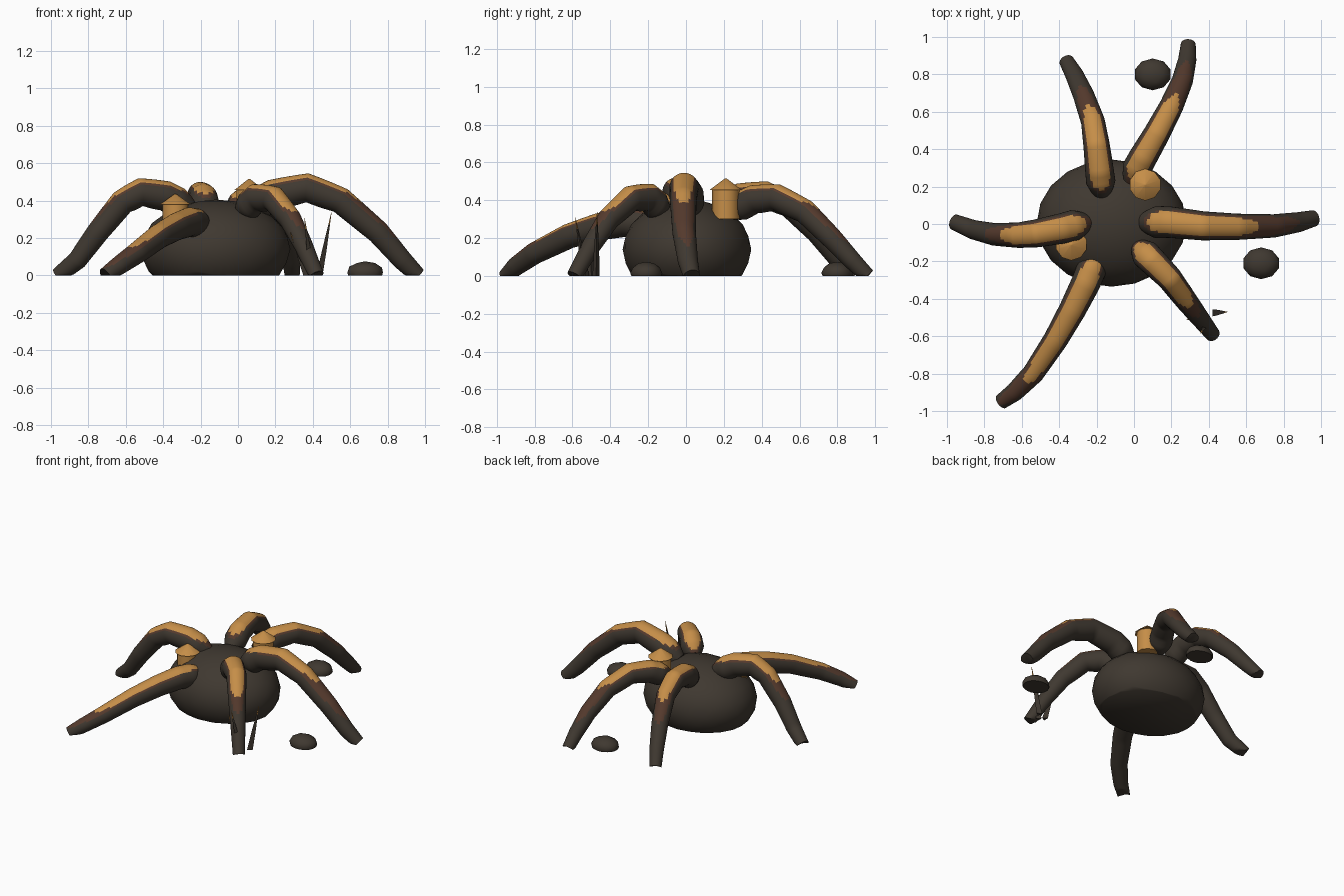
import bpy, bmesh, math
from mathutils import Vector, Matrix

cube = bpy.data.objects.get("Cube")
if cube:
    bpy.data.objects.remove(cube, do_unlink=True)


def material(name, color):
    m = bpy.data.materials.new(name)
    m.use_nodes = True
    m.diffuse_color = (*color, 1)
    bsdf = next(n for n in m.node_tree.nodes if n.type == 'BSDF_PRINCIPLED')
    bsdf.inputs["Base Color"].default_value = (*color, 1)
    return m


DARK = material("dark bark", (0.05, 0.04, 0.03))
ORANGE = material("amber", (0.56, 0.27, 0.065))
BROWN = material("red brown", (0.09, 0.042, 0.026))


def finish(bm, name, mats, angle=50):
    bmesh.ops.recalc_face_normals(bm, faces=bm.faces)
    mesh = bpy.data.meshes.new(name)
    bm.to_mesh(mesh)
    bm.free()
    for m in mats:
        mesh.materials.append(m)
    ob = bpy.data.objects.new(name, mesh)
    bpy.context.collection.objects.link(ob)
    bpy.ops.object.select_all(action='DESELECT')
    ob.select_set(True)
    bpy.context.view_layer.objects.active = ob
    bpy.ops.object.shade_smooth_by_angle(angle=math.radians(angle))
    return ob


def dome(name, centre, radii, subdivisions):
    """Ellipsoid cut flat at the ground."""
    bm = bmesh.new()
    bmesh.ops.create_icosphere(bm, subdivisions=subdivisions, radius=1)
    bmesh.ops.transform(bm, verts=bm.verts,
                        matrix=Matrix.Translation(centre) @ Matrix.Diagonal((*radii, 1)))
    cut = bmesh.ops.bisect_plane(bm, geom=bm.verts[:] + bm.edges[:] + bm.faces[:],
                                 plane_co=(0, 0, 0), plane_no=(0, 0, -1), clear_outer=True)
    edges = [e for e in cut["geom_cut"] if isinstance(e, bmesh.types.BMEdge)]
    bmesh.ops.edgeloop_fill(bm, edges=edges)
    return finish(bm, name, [DARK])


def root(name, path, r0, patch, brown_end):
    """Tapered arching limb with an amber patch along its top."""
    pts = [Vector(p) for p in path]
    n, sides, steps = len(pts) - 1, 32, 8
    tangents = [(pts[min(i + 1, n)] - pts[max(i - 1, 0)]).normalized() for i in range(n + 1)]
    bm = bmesh.new()
    rings = []
    for k in range(n * steps + 1):
        t = k / steps
        i = min(int(t), n - 1)
        centre = pts[i].lerp(pts[i + 1], t - i)
        tan = tangents[i].lerp(tangents[i + 1], t - i).normalized()
        side = tan.cross(Vector((0, 0, 1))).normalized()
        up = side.cross(tan)
        r = r0 * (1 - 0.5 * (t / n) ** 1.3)
        if t < 0.5:
            r *= math.sqrt(0.3 + 1.4 * t)
        ring = []
        for j in range(sides):
            a = 2 * math.pi * j / sides
            v = centre + r * (up * math.cos(a) + side * math.sin(a))
            v.z = max(v.z, 0)
            ring.append(bm.verts.new(v))
        rings.append(ring)

    def inside(t, a, start, end, width):
        u = (2 * t - start - end) / (end - start)
        return abs(u) < 1 and a < width * (1 - u ** 4) ** 0.5

    for k in range(len(rings) - 1):
        t = (k + 0.5) / steps
        for j in range(sides):
            j2 = (j + 1) % sides
            f = bm.faces.new((rings[k][j], rings[k][j2], rings[k + 1][j2], rings[k + 1][j]))
            a = 2 * math.pi * (j + 0.5) / sides
            a = min(a, 2 * math.pi - a)
            if inside(t, a, *patch, 0.85):
                f.material_index = 1
            elif inside(t, a, patch[0] - 0.2, brown_end, 0.95):
                f.material_index = 2
    bm.faces.new(rings[0])
    bm.faces.new(rings[-1])
    finish(bm, name, [DARK, ORANGE, BROWN])


def bud(name, x, y, bottom, rim, tip):
    """Short cylinder with a pointed cap."""
    bm = bmesh.new()
    for r1, r2, z1, z2 in ((0.072, 0.072, bottom, rim), (0.085, 0.005, rim - 0.005, tip)):
        bmesh.ops.create_cone(bm, cap_ends=True, segments=10, radius1=r1, radius2=r2,
                              depth=z2 - z1,
                              matrix=Matrix.Translation((x, y, (z1 + z2) / 2)))
    finish(bm, name, [ORANGE], 40)


def blade(name, base, tip):
    """Thin spike with an amber point."""
    bm = bmesh.new()
    base, tip = Vector(base), Vector(tip)
    rings = []
    for t, r in ((0, 0.022), (0.4, 0.016), (0.8, 0.006), (1, 0.001)):
        c = base.lerp(tip, t ** 1.0)
        rings.append([bm.verts.new(c + Vector((r * math.cos(a), r * math.sin(a), 0)))
                      for a in (0, 2.1, 4.2)])
    for k in range(3):
        for j in range(3):
            j2 = (j + 1) % 3
            f = bm.faces.new((rings[k][j], rings[k][j2], rings[k + 1][j2], rings[k + 1][j]))
            f.material_index = int(k == 2)
    bm.faces.new(rings[0])
    bm.faces.new(rings[-1])
    finish(bm, name, [DARK, ORANGE], 20)


# Body and stones
dome("body", (-0.12, 0.005, 0.14), (0.4, 0.34, 0.265), 3)
dome("left_stone", (0.68, -0.21, 0.015), (0.1, 0.085, 0.06), 2)
dome("back_stone", (0.1, 0.8, 0.015), (0.1, 0.085, 0.06), 2)

# Arching limbs
root("left_root", [(0.05, 0.01, 0.35), (0.19, 0.01, 0.43), (0.37, -0.01, 0.468),
                   (0.55, -0.015, 0.4), (0.75, -0.01, 0.23), (0.88, 0.01, 0.08),
                   (0.96, 0.03, 0)], 0.088, (0.4, 3.4), 4.7)
root("right_root", [(-0.25, 0.01, 0.35), (-0.39, -0.025, 0.425), (-0.52, -0.05, 0.445),
                    (-0.62, -0.06, 0.39), (-0.75, -0.055, 0.23), (-0.86, -0.03, 0.08),
                    (-0.96, 0.01, 0)], 0.085, (0.2, 3.4), 4)
root("front_left_root", [(0.02, -0.12, 0.34), (0.1, -0.2, 0.415), (0.19, -0.29, 0.41),
                         (0.28, -0.41, 0.3), (0.35, -0.5, 0.16), (0.42, -0.59, 0)],
     0.08, (0.1, 3.05), 3.6)
root("front_right_root", [(-0.19, -0.15, 0.27), (-0.26, -0.32, 0.285), (-0.33, -0.46, 0.26),
                          (-0.42, -0.62, 0.21), (-0.54, -0.8, 0.12), (-0.64, -0.9, 0.05),
                          (-0.71, -0.95, 0)], 0.082, (0.1, 4.3), 6)
root("back_right_root", [(-0.17, 0.16, 0.34), (-0.185, 0.29, 0.415), (-0.2, 0.42, 0.43),
                         (-0.22, 0.55, 0.37), (-0.27, 0.69, 0.23), (-0.32, 0.8, 0.09),
                         (-0.36, 0.87, 0)], 0.08, (0.4, 3.35), 4.1)
root("back_left_root", [(-0.02, 0.23, 0.34), (0.05, 0.36, 0.405), (0.12, 0.48, 0.415),
                        (0.2, 0.63, 0.34), (0.26, 0.77, 0.2), (0.285, 0.88, 0.08),
                        (0.29, 0.96, 0)], 0.08, (0.2, 3.2), 4.6)

# Buds on the body
bud("back_bud", 0.06, 0.21, 0.3, 0.46, 0.515)
bud("front_bud", -0.335, -0.11, 0.25, 0.385, 0.435)

# Grass blades
blade("outer_blade", (0.43, -0.475, 0), (0.5, -0.47, 0.34))
blade("middle_blade", (0.39, -0.53, 0), (0.355, -0.585, 0.31))
blade("inner_blade", (0.36, -0.5, 0), (0.28, -0.51, 0.23))
